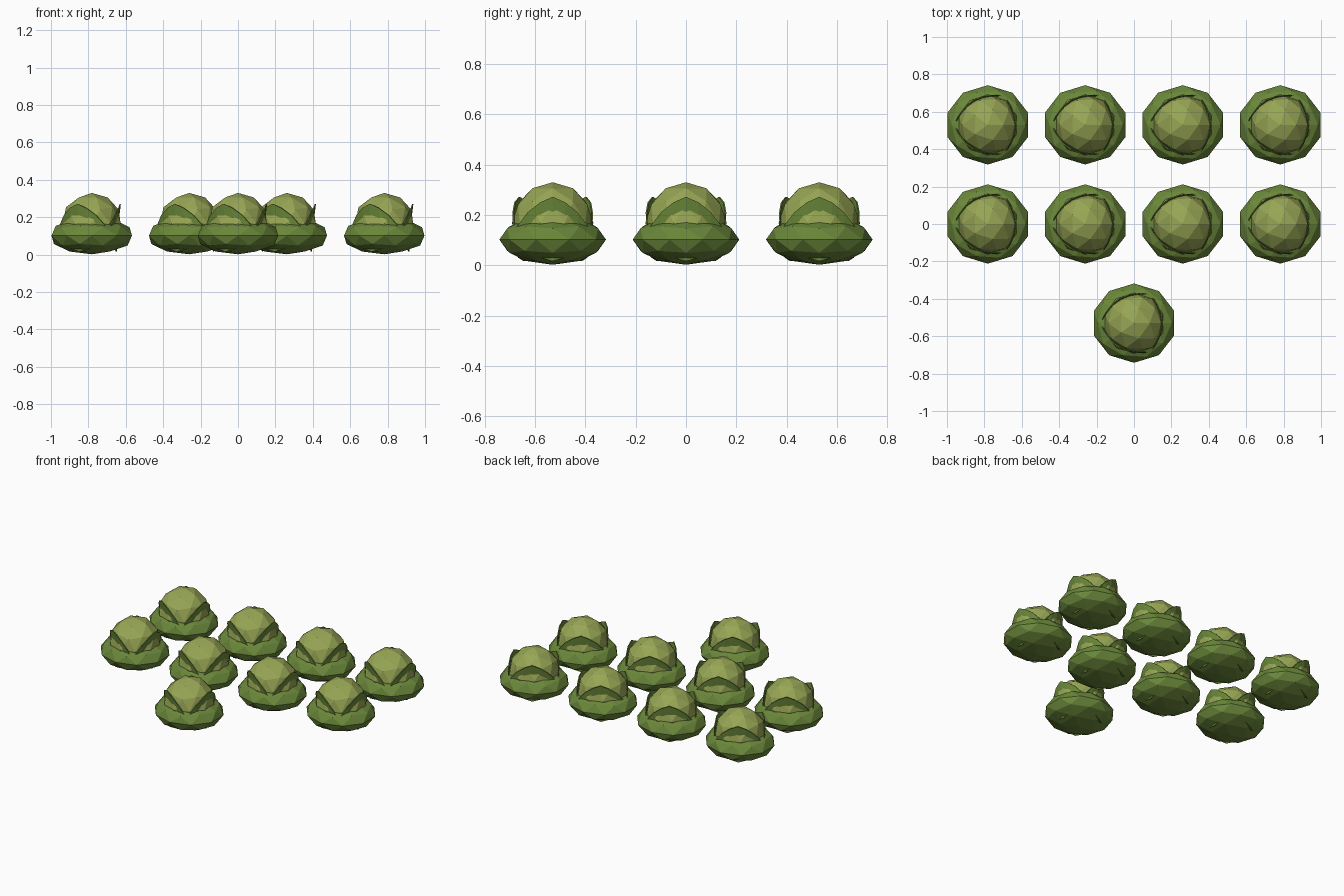
import bpy, bmesh, math
from mathutils import Matrix

if "Cube" in bpy.data.objects:
    bpy.data.objects.remove(bpy.data.objects["Cube"])


def material(name, rgb):
    m = bpy.data.materials.new(name)
    m.diffuse_color = (*rgb, 1)
    m.use_nodes = True
    m.node_tree.nodes["Principled BSDF"].inputs["Base Color"].default_value = m.diffuse_color
    return m


HEART = material("pale heart green", (0.31, 0.38, 0.09))
LEAF = material("leaf green", (0.145, 0.245, 0.043))


def mesh_from(bm, name, mat):
    bmesh.ops.recalc_face_normals(bm, faces=bm.faces)
    me = bpy.data.meshes.new(name)
    bm.to_mesh(me)
    bm.free()
    me.materials.append(mat)
    return me


def ball(name, mat, size, z):
    """Faceted ellipsoid centred at height z."""
    bm = bmesh.new()
    bmesh.ops.create_icosphere(bm, subdivisions=2, radius=1)
    bm.transform(Matrix.Translation((0, 0, z)) @ Matrix.Diagonal((*size, 1)))
    return mesh_from(bm, name, mat)


def wrapped_leaves():
    """Three thin upright leaves hugging the heart, leaning slightly outwards."""
    # half outline: sideways offset, top height, bottom height
    half = [(0.05, 0.25, 0.03), (0.10, 0.21, 0.045), (0.145, 0.15, 0.07)]
    outline = [(-t, a, b) for t, a, b in reversed(half)] + [(0, 0.272, 0.016)] + half
    rows, thick = 4, 0.006
    bm = bmesh.new()
    for k in range(3):
        turn = Matrix.Rotation(math.radians(120 * k), 4, 'Z')
        skins = []
        for offset in (0, thick):
            skins.append([])
            for t, top, low in outline:
                column = []
                for r in range(rows + 1):
                    z = low + (top - low) * r / rows
                    d = 0.147 - 2.1 * t * t + 0.12 * (z - 0.2) * (1 if z > 0.2 else 0.6)
                    column.append(bm.verts.new(turn @ Matrix.Translation((d - offset, t, z)).translation))
                skins[-1].append(column)
        n = len(outline)
        for s in skins:
            for i in range(n - 1):
                for r in range(rows):
                    bm.faces.new((s[i][r], s[i + 1][r], s[i + 1][r + 1], s[i][r + 1]))
        # close the leaf edge all the way round
        rim = [(i, 0) for i in range(n)] + [(n - 1, r) for r in range(1, rows + 1)]
        rim += [(i, rows) for i in range(n - 2, -1, -1)] + [(0, r) for r in range(rows - 1, 0, -1)]
        for (i, r), (j, q) in zip(rim, rim[1:] + rim[:1]):
            bm.faces.new((skins[0][i][r], skins[0][j][q], skins[1][j][q], skins[1][i][r]))
    return mesh_from(bm, "wrapped_leaves", LEAF)


parts = [
    ball("heart", HEART, (0.162, 0.162, 0.162), 0.168),
    ball("outer_leaf_bowl", LEAF, (0.226, 0.212, 0.1), 0.102),
    wrapped_leaves(),
]

# two rows of four heads and a single one in front
spots = [(x, y) for y in (0.53, 0) for x in (-0.782, -0.261, 0.261, 0.782)] + [(0, -0.53)]
for x, y in spots:
    for me in parts:
        ob = bpy.data.objects.new(me.name, me)
        ob.location = (x, y, 0)
        bpy.context.collection.objects.link(ob)
